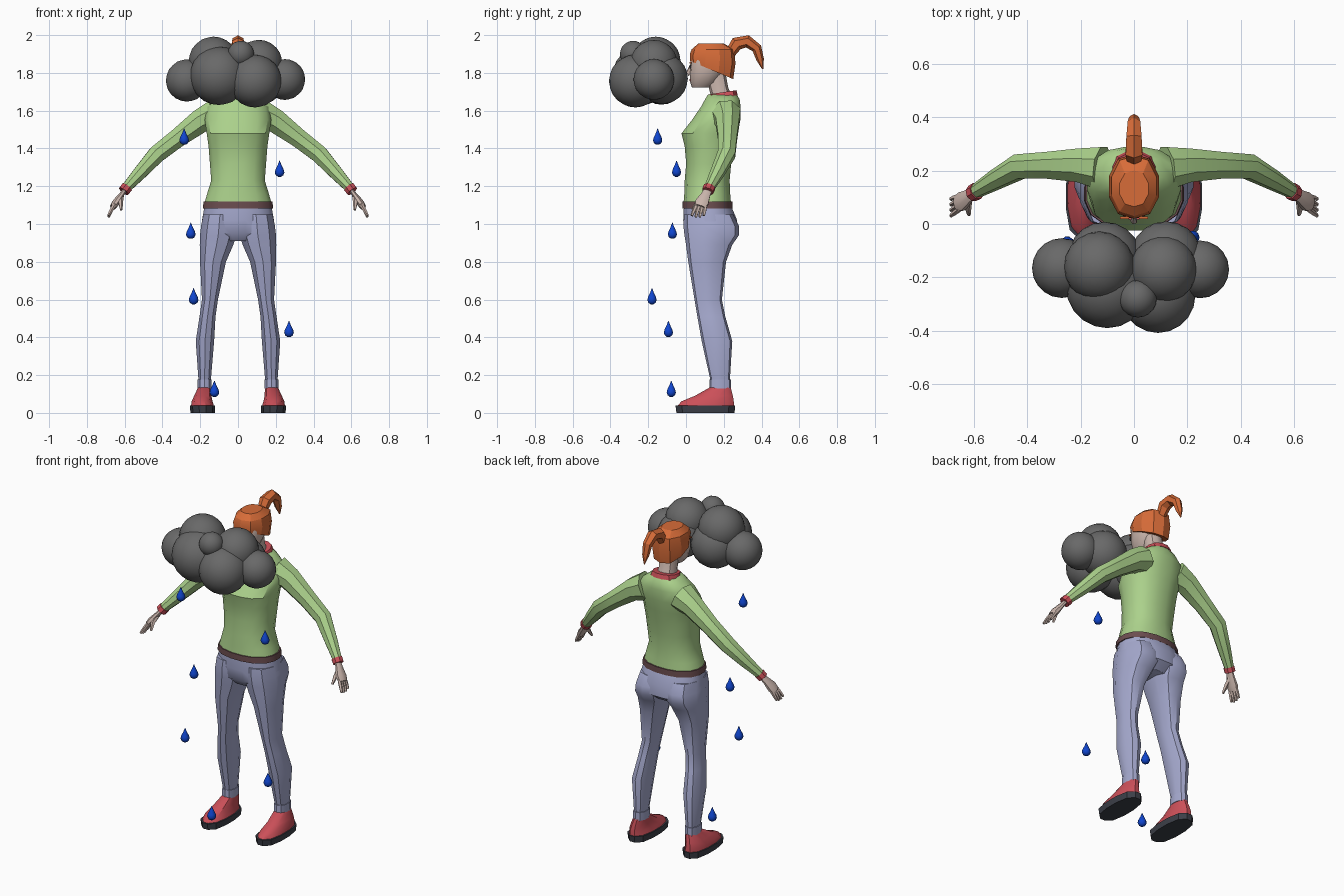
import bpy, bmesh, math
from mathutils import Vector


def mat(name, *rgb):
    m = bpy.data.materials.new(name)
    m.diffuse_color = (*rgb, 1)
    return m


GREEN = mat("green knit", 0.41, 0.64, 0.26)
LAVENDER = mat("lavender denim", 0.38, 0.40, 0.62)
RED = mat("red", 0.60, 0.08, 0.10)
BROWN = mat("brown leather", 0.15, 0.075, 0.08)
SKIN = mat("skin", 0.60, 0.47, 0.42)
HAIR = mat("orange hair", 0.68, 0.15, 0.04)
GREY = mat("cloud grey", 0.14, 0.14, 0.14)
BLUE = mat("rain blue", 0.005, 0.06, 0.62)
DARK = mat("dark sole", 0.045, 0.05, 0.065)


def finish(name, bm, material, mirror=False, angle=35):
    bmesh.ops.recalc_face_normals(bm, faces=bm.faces)
    me = bpy.data.meshes.new(name)
    bm.to_mesh(me)
    bm.free()
    me.materials.append(material)
    for p in me.polygons:
        p.use_smooth = True
    me.set_sharp_from_angle(angle=math.radians(angle))
    ob = bpy.data.objects.new(name, me)
    bpy.context.collection.objects.link(ob)
    if mirror:
        ob.modifiers.new("Mirror", 'MIRROR').use_mirror_merge = False
    return ob


def skin_rings(bm, rings):
    """Bridge equal-length point rings and cap both ends."""
    vs = [[bm.verts.new(p) for p in r] for r in rings]
    n = len(vs[0])
    for a, b in zip(vs, vs[1:]):
        for i in range(n):
            j = (i + 1) % n
            bm.faces.new((a[i], a[j], b[j], b[i]))
    bm.faces.new(vs[0])
    bm.faces.new(vs[-1])


def loft(name, material, rings, n=12, p=2.4, slopes=None, **kw):
    """Horizontal rings (z, x0, x1, y0, y1); a slope tilts a ring along y."""
    bm = bmesh.new()
    out = []
    for k, (z, x0, x1, y0, y1) in enumerate(rings):
        s = slopes[k] if slopes else 0
        pts = []
        for i in range(n):
            a = 2 * math.pi * (i + 0.5) / n
            c, d = math.cos(a), math.sin(a)
            m = (abs(c) ** p + abs(d) ** p) ** (-1 / p)
            y = d * m * (y1 - y0) / 2
            pts.append(((x0 + x1) / 2 + c * m * (x1 - x0) / 2, (y0 + y1) / 2 + y, z + s * y))
        out.append(pts)
    skin_rings(bm, out)
    return finish(name, bm, material, **kw)


def sym(rings):
    return [(z, -w, w, y0, y1) for z, w, y0, y1 in rings]


def tube(bm, path, n=8, ref=(0, 1, 0), flat=1.0):
    """Tube through (x, y, z, radius) points; flat squashes it across ref."""
    pts = [Vector(q[:3]) for q in path]
    out = []
    for i, q in enumerate(path):
        t = (pts[min(i + 1, len(pts) - 1)] - pts[max(i - 1, 0)]).normalized()
        u = Vector(ref) - t * t.dot(Vector(ref))
        u.normalize()
        v = t.cross(u)
        angs = [2 * math.pi * (k + 0.5) / n for k in range(n)]
        out.append([pts[i] + q[3] * (u * math.cos(a) + v * flat * math.sin(a)) for a in angs])
    skin_rings(bm, out)


# Sweater body, collar and belt
loft("sweater_body", GREEN, sym([
    (1.10, .182, -.015, .24), (1.16, .165, -.01, .235), (1.23, .143, -.008, .232),
    (1.32, .150, .0, .24), (1.41, .157, -.008, .255), (1.48, .167, -.025, .27),
    (1.55, .178, .03, .283), (1.62, .165, .078, .29), (1.66, .115, .10, .285),
    (1.685, .075, .115, .27)]), n=16)
loft("collar", RED, sym([(1.67, .085, .11, .275), (1.697, .074, .115, .268)]), slopes=[.15, .15])
loft("belt", BROWN, sym([(1.082, .188, -.02, .246), (1.118, .184, -.02, .246)]), n=16)

# Sleeves, cuffs and hands
bm = bmesh.new()
tube(bm, [(.12, .21, 1.58, .085), (.20, .22, 1.545, .068), (.32, .22, 1.455, .054),
          (.43, .215, 1.37, .05), (.52, .165, 1.27, .039), (.597, .12, 1.185, .027)])
finish("sleeves", bm, GREEN, mirror=True)
bm = bmesh.new()
tube(bm, [(.588, .124, 1.195, .033), (.605, .115, 1.173, .032)])
finish("sleeve_cuffs", bm, RED, mirror=True)
bm = bmesh.new()
tube(bm, [(.595, .12, 1.185, .022), (.617, .105, 1.155, .026), (.645, .085, 1.115, .038),
          (.662, .075, 1.09, .032)], flat=.55)
for k in range(4):
    d = k - 1.5
    tip = .008 * abs(d)
    tube(bm, [(.652, .08 + d * .016, 1.105, .011), (.672, .07 + d * .019, 1.07, .010),
              (.686, .062 + d * .021, 1.032 + tip, .007)], n=5)
tube(bm, [(.618, .10, 1.15, .014), (.622, .06, 1.115, .013), (.618, .035, 1.075, .007)],
     n=5, ref=(1, 0, 0))
finish("hands", bm, SKIN, mirror=True)

# Trousers: hips, legs, turned-up hems
loft("trouser_hips", LAVENDER, sym([
    (1.10, .178, -.012, .238), (1.02, .192, -.016, .272), (.95, .198, -.005, .272),
    (.91, .12, .03, .22)]), n=16)
loft("trouser_legs", LAVENDER, [
    (1.05, .005, .186, -.01, .25), (.99, .003, .198, -.014, .28), (.94, .006, .204, -.008, .28),
    (.89, .022, .205, .0, .245), (.80, .062, .203, .012, .212), (.60, .105, .192, .045, .19),
    (.51, .118, .205, .06, .208), (.38, .125, .225, .083, .245), (.17, .143, .21, .13, .232)],
    n=10, mirror=True)
loft("trouser_hems", LAVENDER, [(.128, .138, .215, .124, .238), (.178, .138, .215, .124, .238)],
     n=10, mirror=True)

# Shoes
loft("shoe_soles", DARK, [(0, .122, .252, -.052, .258), (.038, .12, .256, -.057, .262)],
     p=2.8, mirror=True)
loft("shoe_uppers", RED, [
    (.036, .126, .25, -.05, .257), (.062, .134, .246, -.025, .255), (.09, .14, .233, .045, .25),
    (.135, .142, .212, .125, .238)], mirror=True)

# Neck, head and face
loft("neck", SKIN, sym([(1.66, .058, .135, .25), (1.72, .05, .12, .225), (1.80, .05, .10, .21)]))
loft("head", SKIN, sym([
    (1.722, .035, .032, .13), (1.75, .06, .022, .165), (1.80, .079, .02, .20),
    (1.86, .086, .025, .225), (1.92, .078, .045, .22)]), n=14)
bm = bmesh.new()
tube(bm, [(0, .028, 1.845, .006), (0, .012, 1.80, .014), (0, .022, 1.79, .010)], n=5, ref=(1, 0, 0))
finish("nose", bm, SKIN)


def plate(name, material, x, y, z, w, h, mirror=False):
    b = bmesh.new()
    bmesh.ops.create_cube(b, size=1)
    for v in b.verts:
        v.co = Vector((x + v.co.x * w, y + v.co.y * .009, z + v.co.z * h))
    return finish(name, b, material, mirror=mirror)


plate("eyes", DARK, .036, .023, 1.832, .026, .020, True)
plate("eyebrows", HAIR, .036, .024, 1.853, .034, .007, True)
plate("mouth", RED, 0, .022, 1.762, .04, .011)

# Hair cap, slanting from the fringe down to the nape, and the ponytail
loft("hair_cap", HAIR, sym([
    (1.815, .09, .022, .25), (1.875, .097, .02, .262), (1.925, .086, .03, .255),
    (1.955, .055, .065, .20)]), n=10, slopes=[-.42, -.2, 0, 0], angle=25)
bm = bmesh.new()
tube(bm, [(0, .235, 1.905, .028), (0, .268, 1.955, .036), (0, .325, 1.967, .033),
          (0, .375, 1.93, .027), (0, .393, 1.87, .02), (0, .406, 1.82, .003)],
     n=6, ref=(1, 0, 0))
finish("ponytail", bm, HAIR, angle=25)

# Rain cloud made of overlapping puffs (x, y, z, radius)
bm = bmesh.new()
for x, y, z, r in [(-.13, -.16, 1.86, .132), (-.27, -.165, 1.76, .112), (-.10, -.235, 1.785, .155),
                   (.09, -.268, 1.757, .14), (.11, -.17, 1.85, .125), (.248, -.17, 1.765, .108),
                   (.015, -.28, 1.90, .07), (.12, -.125, 1.77, .135), (-.11, -.13, 1.77, .138)]:
    res = bmesh.ops.create_icosphere(bm, subdivisions=3, radius=r)
    bmesh.ops.translate(bm, verts=res["verts"], vec=(x, y, z))
finish("rain_cloud", bm, GREY)

# Raindrops: lathed teardrop at (x, y, bottom z)
bm = bmesh.new()
for x, y, z in [(-.285, -.15, 1.42), (.22, -.05, 1.25), (-.25, -.072, .922),
                (-.235, -.18, .575), (.27, -.093, .402), (-.125, -.078, .085)]:
    tube(bm, [(x, y, z + h, r) for h, r in [(0, .008), (.008, .020), (.022, .0255), (.038, .022),
                                          (.06, .011), (.085, .001)]], n=10)
finish("raindrops", bm, BLUE, angle=50)
